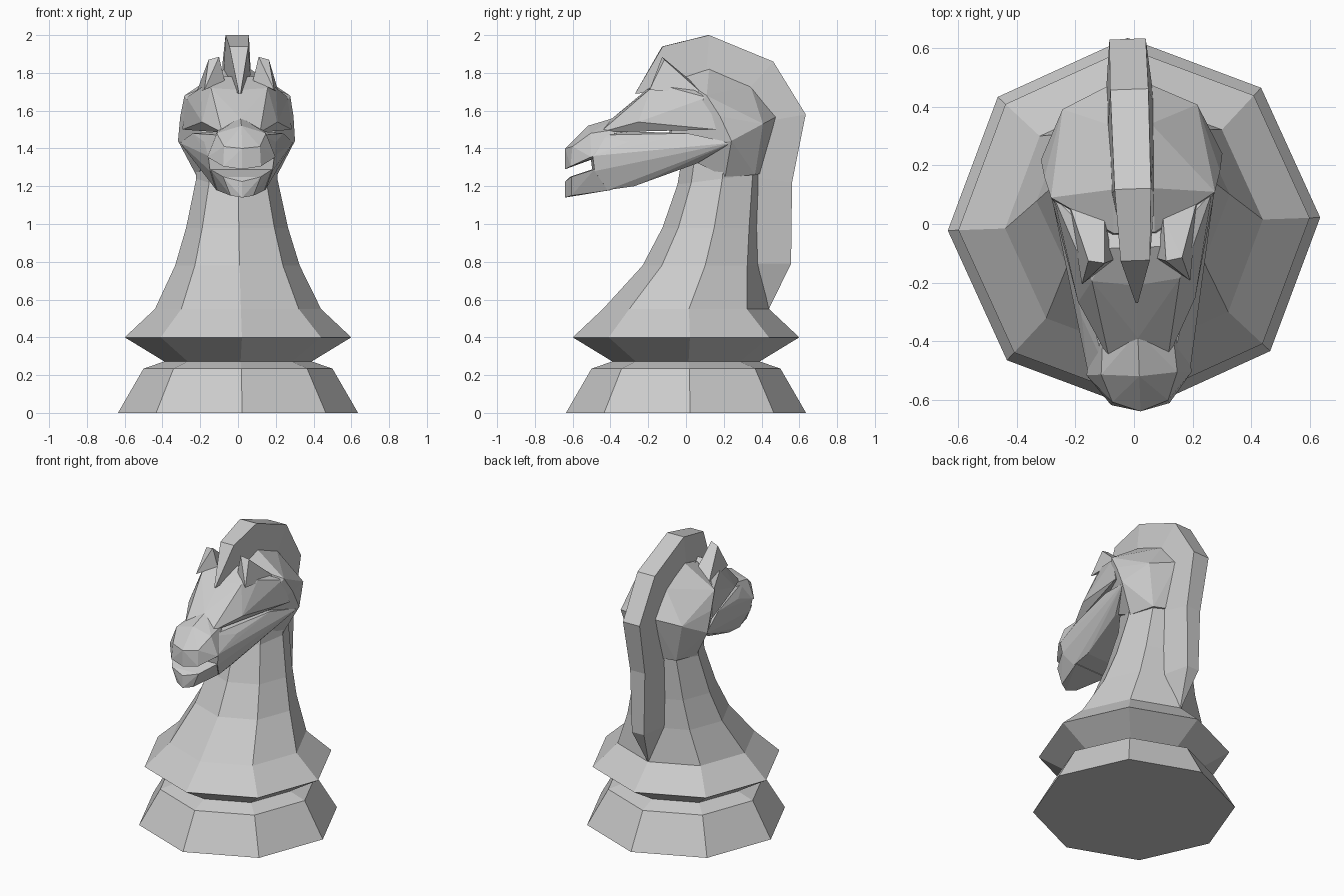
import bpy, bmesh
from math import sin, cos, pi, radians
from mathutils import Matrix

TURN = Matrix.Rotation(radians(2), 4, 'Z')   # whole piece is turned slightly


def finish(name, bm):
    bmesh.ops.remove_doubles(bm, verts=bm.verts, dist=0.001)
    bmesh.ops.recalc_face_normals(bm, faces=bm.faces)
    bm.transform(TURN)
    me = bpy.data.meshes.new(name)
    bm.to_mesh(me)
    bm.free()
    bpy.context.collection.objects.link(bpy.data.objects.new(name, me))


def loft(name, rings):
    """Skin a list of equal-length closed rings and cap both ends."""
    bm = bmesh.new()
    rows = [[bm.verts.new(p) for p in r] for r in rings]
    n = len(rows[0])
    for a, b in zip(rows, rows[1:]):
        for i in range(n):
            j = (i + 1) % n
            bm.faces.new((a[i], a[j], b[j], b[i]))
    bm.faces.new(rows[0])
    bm.faces.new(rows[-1])
    finish(name, bm)


def hull(name, pts, sides=(1, -1)):
    """Faceted convex block from half-points mirrored across x."""
    bm = bmesh.new()
    for p in {(s * x, y, z) for x, y, z in pts for s in sides}:
        bm.verts.new(p)
    res = bmesh.ops.convex_hull(bm, input=bm.verts)
    dead = {v for v in res['geom_interior'] + res['geom_unused']
            if isinstance(v, bmesh.types.BMVert)}
    bmesh.ops.delete(bm, geom=list(dead), context='VERTS')
    finish(name, bm)


def octagon(cy, z, rx, ry, tilt=0):
    return [(rx * cos(i * pi / 4), cy + ry * sin(i * pi / 4),
             z + tilt * sin(i * pi / 4)) for i in range(8)]


# base, collar and neck: one stack of octagons
loft("base_and_neck", [octagon(*r) for r in (
    (0, 0, .636, .636), (0, .235, .5, .5), (0, .272, .39, .39),
    (0, .4, .6, .6), (0, .55, .44, .44), (.09, .78, .33, .32),
    (.14, .98, .27, .265), (.185, 1.24, .215, .23, .03),
    (.2, 1.42, .22, .22, .06))])

# rounded back of the head
hull("skull", [
    (.21, .2, 1.25), (.16, .36, 1.26), (.0, .415, 1.27), (.31, .23, 1.44),
    (.3, .17, 1.57), (.28, .1, 1.68), (.23, .4, 1.53), (.06, .48, 1.57),
    (.07, .34, 1.73), (.07, .12, 1.82), (.07, -.03, 1.77), (.15, -.1, 1.4)])

# forehead with overhanging brows
hull("forehead", [
    (0, -.39, 1.56), (.1, -.46, 1.485), (.1, -.3, 1.49), (.2, -.26, 1.54),
    (.0, -.21, 1.71), (.15, -.19, 1.72), (.1, -.08, 1.78), (.2, -.08, 1.72),
    (.27, .1, 1.67), (.29, .15, 1.5)])

# cheeks and jaw
hull("cheeks", [
    (.175, -.5, 1.36), (.165, -.49, 1.28), (.11, -.5, 1.47), (.19, -.31, 1.435),
    (.1, -.3, 1.49), (.13, -.42, 1.18), (.14, -.28, 1.2), (.2, .05, 1.32),
    (.3, .23, 1.43), (.24, 0, 1.48)])

# upper muzzle, leaving the mouth open below it
hull("muzzle", [
    (0, -.64, 1.29), (0, -.64, 1.4), (.095, -.605, 1.41), (.1, -.615, 1.305),
    (.18, -.51, 1.355), (.13, -.51, 1.48), (0, -.52, 1.52), (0, -.37, 1.565),
    (.12, -.38, 1.5), (.16, -.4, 1.38)])

# lower lip
hull("lower_lip", [
    (0, -.64, 1.14), (.06, -.61, 1.15), (0, -.64, 1.225), (.1, -.61, 1.25),
    (.165, -.49, 1.29), (.13, -.4, 1.18), (.14, -.38, 1.28)])

# ears
for side, label in ((1, "right"), (-1, "left")):
    hull(label + "_ear", [
        (.105, -.13, 1.885), (.16, -.12, 1.87), (.075, -.12, 1.76),
        (.185, -.2, 1.71), (.22, .08, 1.69), (.1, .02, 1.76)], (side,))

# mane: outer y, z, half width, inner y, z, half width
loft("mane", [[(-w, y, z), (w, y, z), (v, a, b), (-v, a, b)]
              for y, z, w, a, b, v in (
    (-.125, 1.94, .05, -.27, 1.69, .004), (.12, 2, .062, .1, 1.72, .075),
    (.46, 1.86, .065, .3, 1.68, .08), (.632, 1.58, .062, .4, 1.54, .085),
    (.56, 1.22, .055, .36, 1.25, .085), (.555, .79, .045, .36, .79, .085),
    (.44, .552, .004, .36, .54, .01))])
